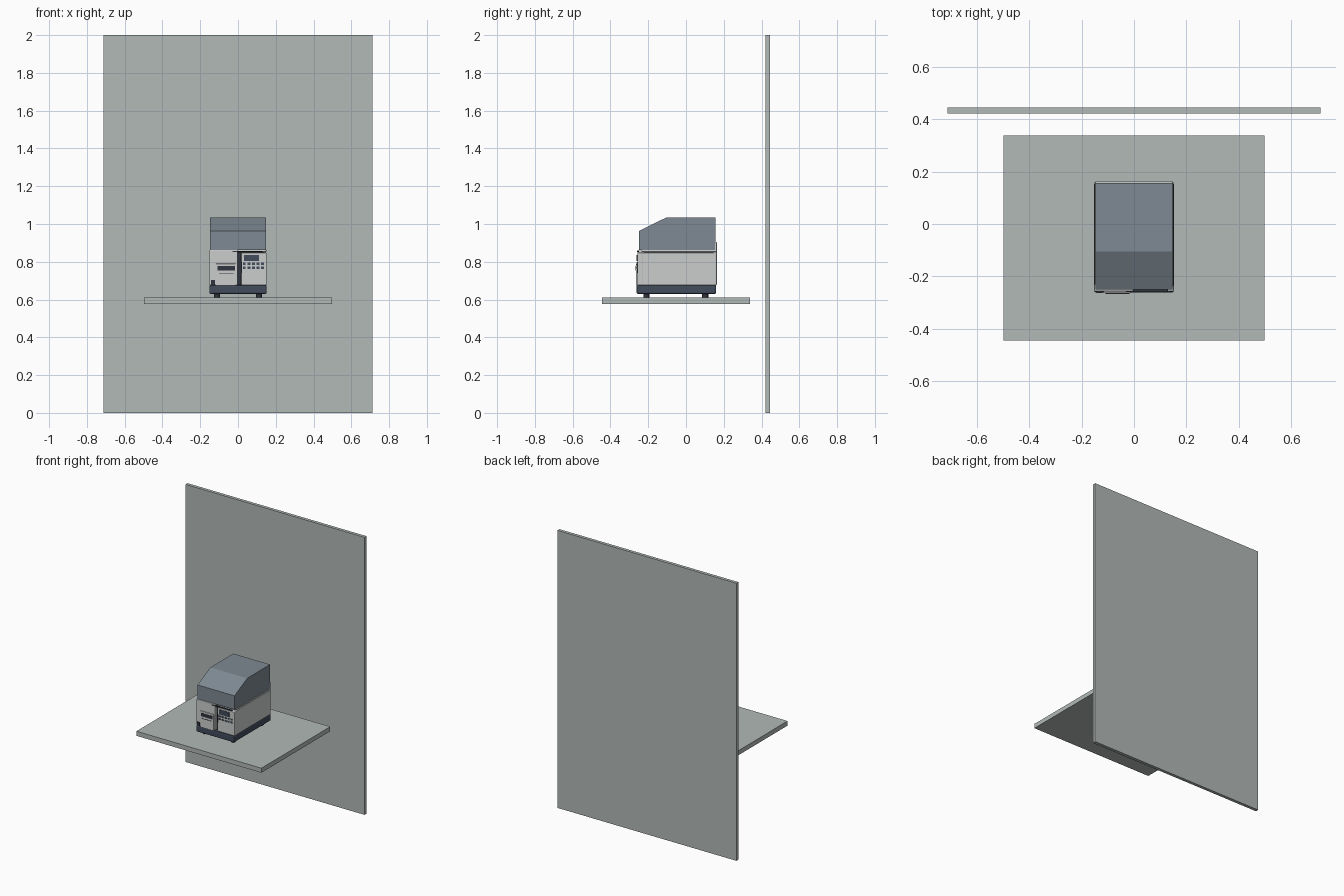
import bpy, bmesh

cube = bpy.data.objects.get("Cube")
if cube:
    bpy.data.objects.remove(cube, do_unlink=True)


def material(name, r, g, b):
    lin = [(c / 255 / 12.92 if c < 11 else ((c / 255 + 0.055) / 1.055) ** 2.4) for c in (r, g, b)]
    m = bpy.data.materials.new(name)
    m.use_nodes = True
    m.diffuse_color = (*lin, 1)
    m.node_tree.nodes["Principled BSDF"].inputs["Base Color"].default_value = (*lin, 1)
    return m


board = material("board grey", 178, 186, 183)
shell = material("shell light grey", 203, 206, 205)
smoke = material("hood blue grey", 126, 138, 147)
navy = material("base dark blue", 66, 76, 92)
dark = material("slot charcoal", 48, 53, 62)


def finish(bm, name, mat, bevel=0):
    me = bpy.data.meshes.new(name)
    bm.to_mesh(me)
    bm.free()
    ob = bpy.data.objects.new(name, me)
    bpy.context.collection.objects.link(ob)
    me.materials.append(mat)
    if bevel:
        mod = ob.modifiers.new("soft edges", "BEVEL")
        mod.width, mod.segments = bevel, 2
    return ob


def box(name, x, y, z, mat, bevel=0):
    """Box from (min, max) pairs along each axis."""
    bm = bmesh.new()
    bmesh.ops.create_cube(bm, size=1)
    for v in bm.verts:
        for i, (lo, hi) in enumerate((x, y, z)):
            v.co[i] = lo if v.co[i] < 0 else hi
    return finish(bm, name, mat, bevel)


def extrude_x(name, profile, half, mat, bevel=0):
    """Side profile of (y, z) points extruded across x."""
    bm = bmesh.new()
    face = bm.faces.new([bm.verts.new((-half, y, z)) for y, z in profile])
    new = bmesh.ops.extrude_face_region(bm, geom=[face])["geom"]
    for v in new:
        if isinstance(v, bmesh.types.BMVert):
            v.co.x = half
    bmesh.ops.recalc_face_normals(bm, faces=bm.faces)
    return finish(bm, name, mat, bevel)


# Wall panel and shelf
box("wall_panel", (-.713, .713), (.422, .445), (0, 2), board)
box("shelf", (-.498, .498), (-.445, .339), (.577, .61), board)

# Feet and base
for sx in (-1, 1):
    for y in (-.21, .102):
        bm = bmesh.new()
        bmesh.ops.create_cone(bm, cap_ends=True, segments=20, radius1=.016, radius2=.016, depth=.022)
        bmesh.ops.translate(bm, verts=bm.verts, vec=(sx * .111, y, .621))
        finish(bm, "foot", dark)
box("base", (-.152, .152), (-.262, .16), (.63, .677), navy, .008)

# Body shell, lid gap and raised back panel
box("body", (-.15, .15), (-.236, .16), (.675, .848), shell, .004)
box("lid_gap", (-.14, .14), (-.225, .145), (.846, .864), dark)
box("lid_rim", (-.15, .15), (-.236, .16), (.853, .863), shell, .002)
box("back_panel", (-.147, .147), (.15, .163), (.677, .905), shell, .003)

# Front panels with a recess between them
box("front_panel_right", (-.152, -.002), (-.258, -.23), (.677, .863), shell, .004)
box("front_panel_left", (.017, .152), (-.258, -.23), (.677, .848), shell, .004)
box("front_recess", (-.003, .018), (-.239, -.23), (.677, .848), dark)
box("front_lid_slit", (-.03, .13), (-.26, -.25), (.851, .857), dark)

# Hood
hood = [(-.25, .863), (-.25, .963), (-.105, 1.034), (.156, 1.034), (.156, .863)]
extrude_x("hood", hood, .147, smoke)

# Media door with slot
box("media_door", (-.117, -.012), (-.264, -.25), (.675, .79), shell, .002)
box("media_slot", (-.109, -.017), (-.267, -.26), (.755, .777), dark)
box("door_seam", (-.1, -.025), (-.265, -.262), (.737, .741), dark)
box("power_switch", (-.143, -.122), (-.264, -.255), (.677, .703), dark)

# Display and keypad
box("display", (.031, .111), (-.261, -.255), (.803, .837), navy)
for row in range(2):
    for col in range(5):
        x, z = .026 + col * .024, .784 - row * .021
        box("button", (x, x + .015), (-.261, -.255), (z, z + .011), navy)
box("panel_seam", (.017, .02), (-.26, -.25), (.74, .8), dark)
